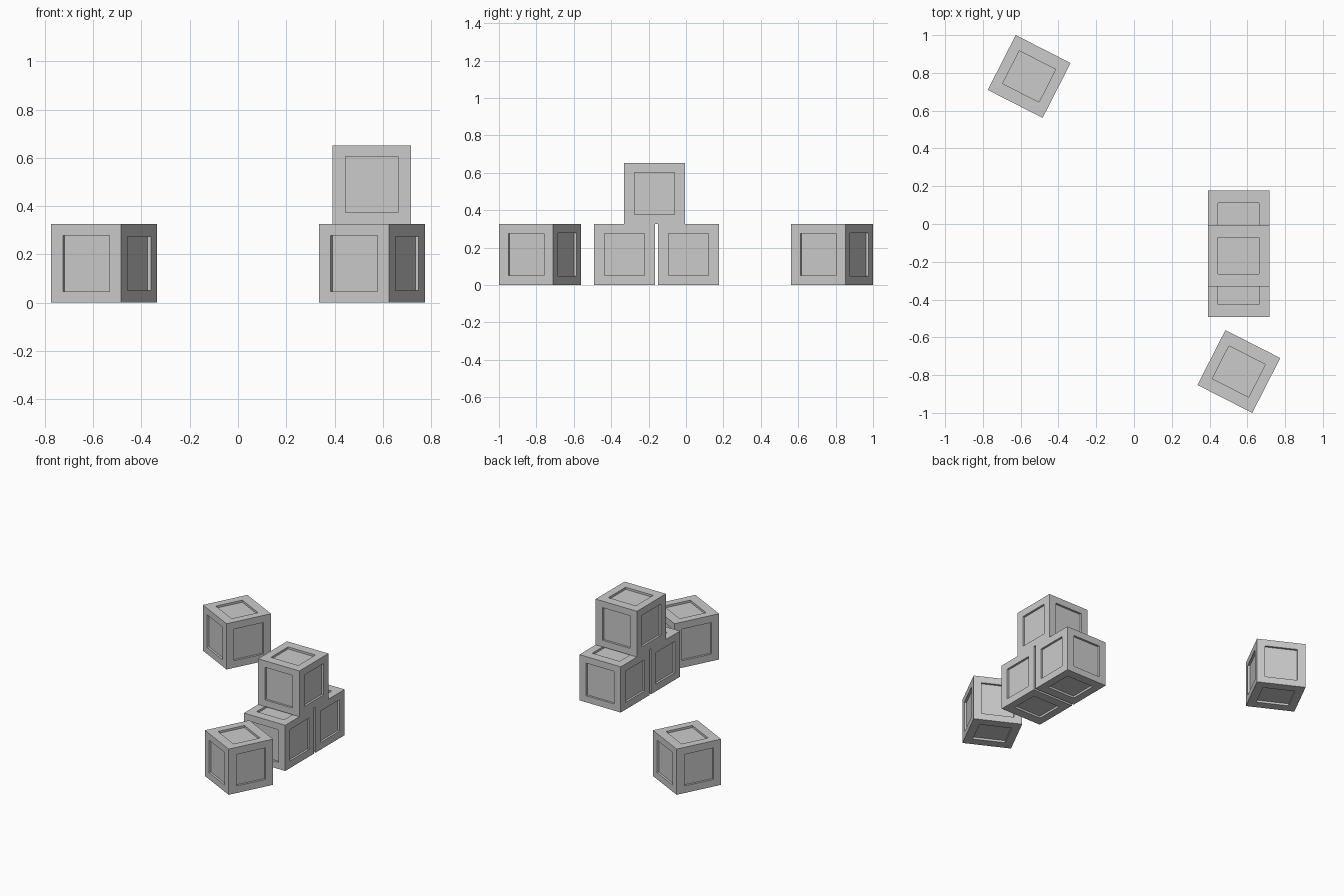
import bpy, bmesh, math
from mathutils import Vector

if "Cube" in bpy.data.objects:
    bpy.data.objects.remove(bpy.data.objects["Cube"])

S = 0.326        # crate edge length
DEPTH = 0.015    # recess depth of the face panels
# Panel half sizes per face axis (the entry on the face's own axis is unused)
PANEL = {0: (0, 0.107, 0.112), 1: (0.109, 0, 0.116), 2: (0.108, 0.097, 0)}


def crate_mesh():
    """Cube with a recessed rectangular panel on every face."""
    bm = bmesh.new()
    bmesh.ops.create_cube(bm, size=S)
    for face in list(bm.faces):
        face.normal_update()
        n = face.normal.copy()
        axis = max(range(3), key=lambda i: abs(n[i]))
        # frame around the panel
        bmesh.ops.inset_individual(bm, faces=[face], thickness=0.05)
        for v in face.verts:
            for i in range(3):
                if i != axis:
                    v.co[i] = math.copysign(PANEL[axis][i], v.co[i])
        # sunk panel with straight walls
        sunk = bmesh.ops.extrude_discrete_faces(bm, faces=[face])["faces"][0]
        for v in sunk.verts:
            v.co -= n * DEPTH
    bmesh.ops.recalc_face_normals(bm, faces=bm.faces)
    mesh = bpy.data.meshes.new("crate")
    bm.to_mesh(mesh)
    bm.free()
    return mesh


mesh = crate_mesh()

# name, x, y, level, turn in degrees
CRATES = [
    ("stack_crate_front", 0.554, -0.329, 0, 0),
    ("stack_crate_back", 0.554, 0.014, 0, 0),
    ("stack_crate_top", 0.554, -0.169, 1, 0),
    ("loose_crate_front", 0.555, -0.781, 0, -27),
    ("loose_crate_back", -0.555, 0.781, 0, -27),
]
for name, x, y, level, turn in CRATES:
    ob = bpy.data.objects.new(name, mesh)
    ob.location = Vector((x, y, S * (level + 0.5)))
    ob.rotation_euler.z = math.radians(turn)
    bpy.context.collection.objects.link(ob)
